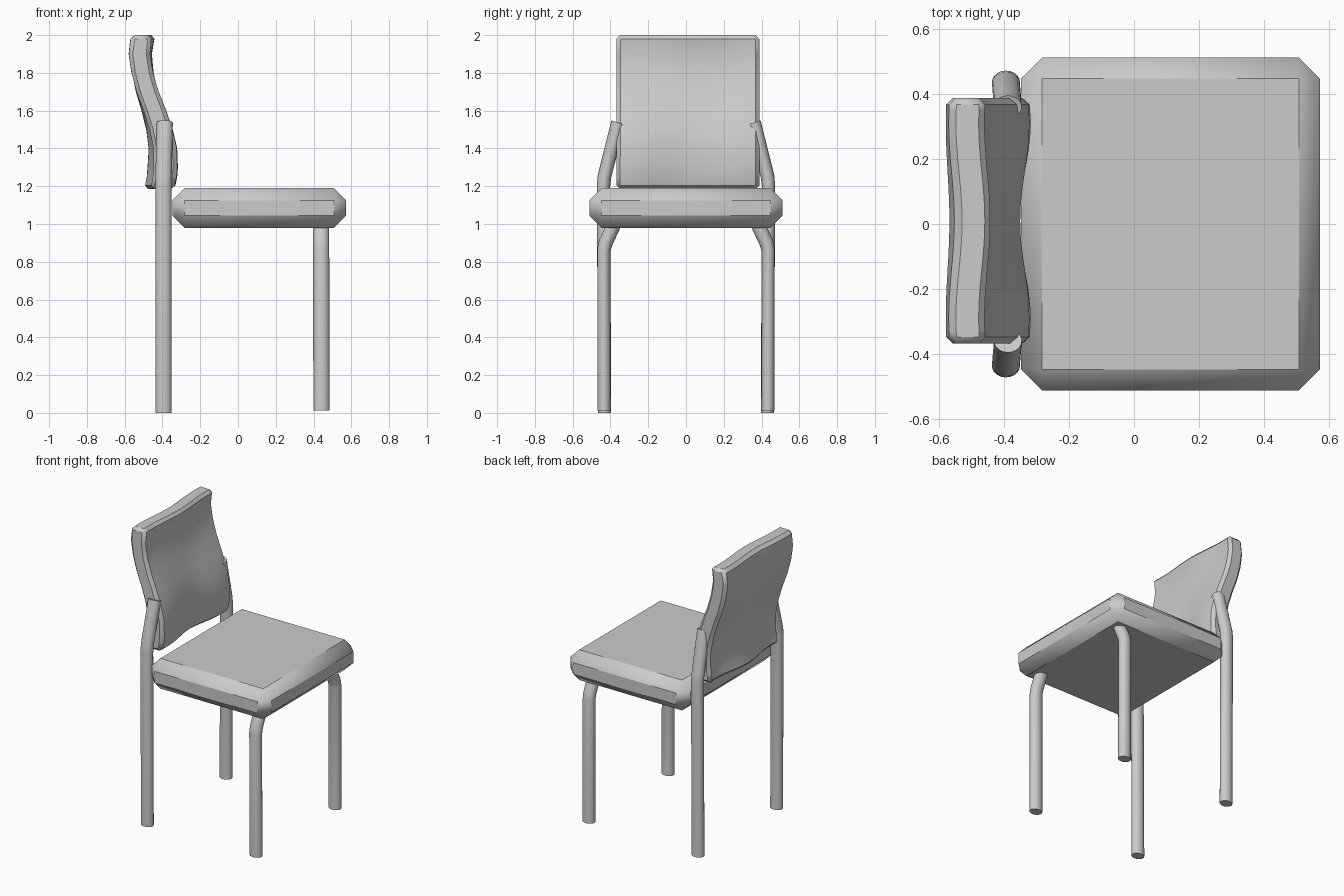
import bpy, bmesh, math

if "Cube" in bpy.data.objects:
    bpy.data.objects.remove(bpy.data.objects["Cube"])


def finish(name, bm, bevel=0.0, smooth_angle=50):
    """Turn a bmesh into a smooth-shaded object, optionally chamfered."""
    bmesh.ops.recalc_face_normals(bm, faces=bm.faces[:])
    me = bpy.data.meshes.new(name)
    bm.to_mesh(me)
    bm.free()
    ob = bpy.data.objects.new(name, me)
    bpy.context.collection.objects.link(ob)
    if bevel:
        mod = ob.modifiers.new("chamfer", 'BEVEL')
        mod.width = bevel
        mod.segments = 1
        mod.limit_method = 'ANGLE'
        mod.angle_limit = math.radians(50)
    bpy.ops.object.select_all(action='DESELECT')
    ob.select_set(True)
    bpy.context.view_layer.objects.active = ob
    bpy.ops.object.shade_smooth_by_angle(angle=math.radians(smooth_angle))
    return ob


def loft(rings):
    """Skin a list of closed rings and cap both ends."""
    bm = bmesh.new()
    loops = [[bm.verts.new(p) for p in ring] for ring in rings]
    n = len(loops[0])
    for a, b in zip(loops, loops[1:]):
        for i in range(n):
            j = (i + 1) % n
            bm.faces.new((a[i], a[j], b[j], b[i]))
    return bm, loops


def leg(name, path, side, sides=20, rx=0.043, ry=0.035):
    """Bent tube; each path point is (x, y, z, outward tilt)."""
    rings = []
    for x, y, z, tilt in path:
        ring = []
        for k in range(sides):
            a = 2 * math.pi * k / sides
            ring.append((x + rx * math.cos(a),
                         side * (y + ry * math.sin(a)),
                         z + tilt * math.sin(a)))
        rings.append(ring)
    bm, loops = loft(rings)
    bm.faces.new(loops[0])
    bm.faces.new(loops[-1])
    finish(name, bm)


# Seat cushion: chamfered box
bm = bmesh.new()
bmesh.ops.create_cube(bm, size=1)
for v in bm.verts:
    v.co = (0.112 + v.co.x * 0.92, v.co.y * 1.024, 1.085 + v.co.z * 0.21)
finish("seat", bm, bevel=0.065)

# Backrest: S-curved slab, hollow at the lumbar and bulging at the top
PROFILE = [(1.185, -0.335), (1.25, -0.322), (1.3, -0.318), (1.4, -0.322),
           (1.5, -0.345), (1.6, -0.38), (1.7, -0.42), (1.8, -0.45),
           (1.9, -0.467), (2.0, -0.458)]
COLS = 20
Y0, Y1 = -0.368, 0.388
rings = []
for z, front in PROFILE:
    t = min(max((z - 1.3) / 0.7, 0), 1)
    amp = -0.036 + 0.055 * t
    thick = 0.125 - 0.015 * t
    line = []
    for i in range(COLS + 1):
        y = Y0 + (Y1 - Y0) * i / COLS
        wave = 0.5 + 0.5 * math.cos(2 * math.pi * (y - 0.01) / 0.6)
        line.append((front + amp * wave, y))
    rings.append([(x, y, z) for x, y in line] +
                 [(x - thick, y, z) for x, y in reversed(line)])
bm, loops = loft(rings)
for loop in (loops[0], loops[-1]):
    n = len(loop)
    for i in range(COLS):
        bm.faces.new((loop[i], loop[i + 1], loop[n - 2 - i], loop[n - 1 - i]))
finish("backrest", bm, bevel=0.02, smooth_angle=35)

# Legs: front pair bends in under the seat, rear pair bends in to the backrest
FRONT = [(0.442, 0.433, 0.012, 0), (0.44, 0.435, 0.86, 0.006),
         (0.44, 0.426, 0.90, 0.014), (0.44, 0.37, 1.02, 0.014)]
REAR = [(-0.394, 0.431, 0.0, 0), (-0.394, 0.437, 1.20, 0.004),
        (-0.394, 0.432, 1.25, 0.009), (-0.388, 0.360, 1.537, 0.012)]
for side, label in ((1, "left"), (-1, "right")):
    leg("front_leg_" + label, FRONT, side)
    leg("rear_leg_" + label, REAR, side)
